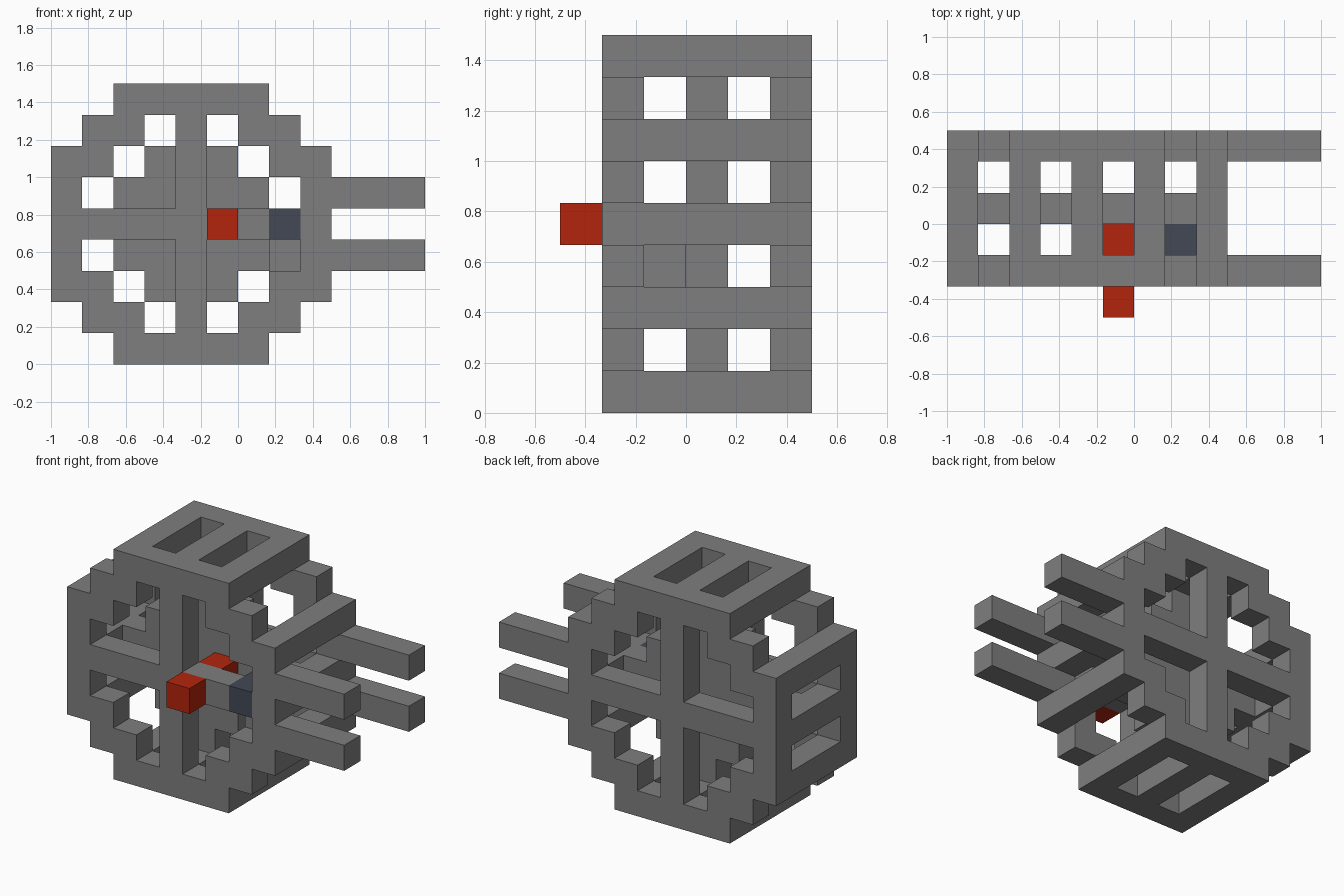
import bpy, bmesh
from mathutils import Vector

cube = bpy.data.objects.get("Cube")
if cube:
    bpy.data.objects.remove(cube, do_unlink=True)

U = 1 / 6                                # edge of one building block
ORIGIN = Vector((-1, -0.5, 0))
AXES = [Vector(a) for a in ((1, 0, 0), (0, 1, 0), (0, 0, 1))]


def material(name, rgb):
    m = bpy.data.materials.new(name)
    m.use_nodes = True
    m.diffuse_color = (*rgb, 1)
    m.node_tree.nodes["Principled BSDF"].inputs["Base Color"].default_value = (*rgb, 1)
    return m


GREY = material("hull grey", (0.21, 0.21, 0.21))
RED = material("signal red", (0.45, 0.018, 0.004))
BLUE = material("window slate", (0.055, 0.065, 0.09))


def blocks(xs, ys, zs):
    return {(x, y, z) for x in xs for y in ys for z in zs}


def build(name, cells, mat):
    """Outer skin of a group of blocks, flat areas merged."""
    bm = bmesh.new()
    for c in cells:
        centre = ORIGIN + (Vector(c) + Vector((0.5, 0.5, 0.5))) * U
        for n in range(3):
            for s in (-1, 1):
                near = list(c)
                near[n] += s
                if tuple(near) in cells:
                    continue
                w, a, b = AXES[n] * s, AXES[(n + 1) % 3] * s, AXES[(n + 2) % 3]
                bm.faces.new([bm.verts.new(centre + (w + a * p + b * q) * U / 2)
                              for p, q in ((-1, -1), (1, -1), (1, 1), (-1, 1))])
    bmesh.ops.remove_doubles(bm, verts=bm.verts[:], dist=0.001)
    me = bpy.data.meshes.new(name)
    bm.to_mesh(me)
    bm.free()
    me.materials.append(mat)
    ob = bpy.data.objects.new(name, me)
    bpy.context.collection.objects.link(ob)


# Round side plates: stepped ring with a cross
def wheel(y):
    ring = blocks(range(2, 7), [y], [0, 8]) | blocks([0, 8], [y], range(2, 7))
    ring |= blocks([1, 7], [y], [1, 2, 6, 7]) | blocks([2, 6], [y], [1, 7])
    return ring | blocks([4], [y], range(9)) | blocks(range(9), [y], [4])


build("front_plate", wheel(1) - {(7, 1, 4)}, GREY)
build("back_plate", wheel(5), GREY)

# Bars joining the plates around the rim
span = range(2, 5)
build("rim_bars", blocks([2, 4, 6], span, [0, 8]) | blocks([0, 8], span, [2, 4, 6]), GREY)

# Inner frame: stepped core with a cross reaching the rim
core = blocks(range(2, 7), [3], range(3, 6)) | blocks(range(3, 6), [3], range(2, 7))
core |= blocks([4], [3], range(1, 8)) | blocks(range(1, 8), [3], [4])
build("inner_frame", core, GREY)

# Pairs of long prongs
for side, y in (("front", 1), ("back", 5)):
    for level, z in (("lower", 3), ("upper", 5)):
        build(f"{side}_{level}_prong", blocks(range(9, 12), [y], [z]), GREY)

# Cockpit and signal blocks
build("seat", {(7, 2, 3)}, GREY)
build("cockpit_window", blocks([7], [1, 2], [4]), BLUE)
build("outer_signal", {(5, 0, 4)}, RED)
build("inner_signal", {(5, 2, 4)}, RED)
